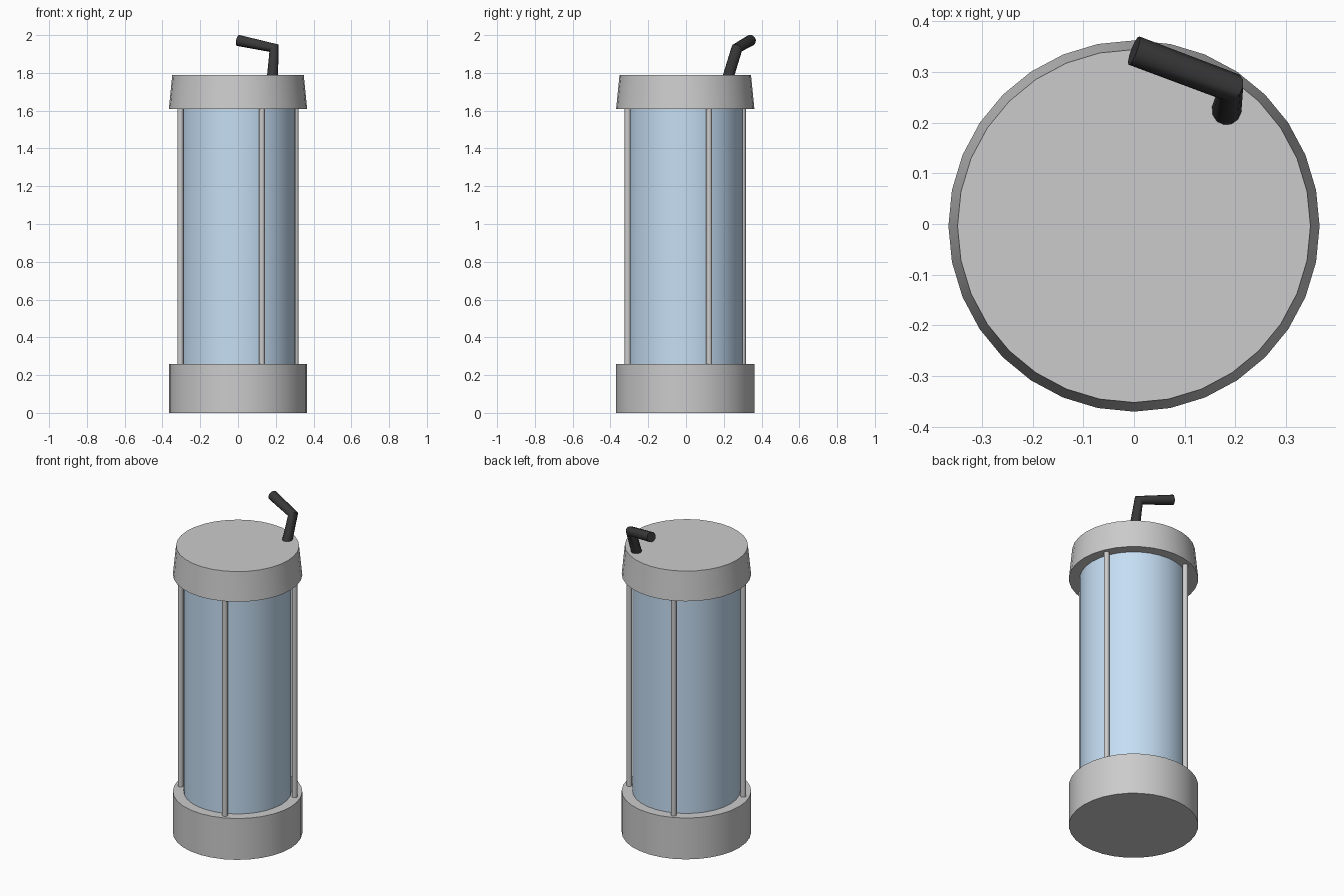
import bpy
from math import radians, cos, sin

if "Cube" in bpy.data.objects:
    bpy.data.objects.remove(bpy.data.objects["Cube"])

CY = -0.004  # body axis sits slightly forward of the handle's reach


def colour(obj, name, rgb):
    mat = bpy.data.materials.new(name)
    mat.diffuse_color = (*rgb, 1)
    mat.use_nodes = True
    mat.node_tree.nodes["Principled BSDF"].inputs["Base Color"].default_value = mat.diffuse_color
    obj.data.materials.append(mat)


def drum(name, r1, r2, z0, z1, x=0, y=0, sides=32):
    bpy.ops.mesh.primitive_cone_add(vertices=sides, radius1=r1, radius2=r2,
                                    depth=z1 - z0,
                                    location=(x, y + CY, (z0 + z1) / 2))
    obj = bpy.context.object
    obj.name = name
    bpy.ops.object.shade_smooth_by_angle(angle=radians(50))
    return obj


# Base, tapered cap and glass tube
drum("base", 0.366, 0.366, 0, 0.258)
drum("cap", 0.366, 0.348, 1.61, 1.79)
tube = drum("glass_tube", 0.305, 0.305, 0.25, 1.62)
colour(tube, "glass_blue", (0.56, 0.73, 0.90))

# Four upright rods around the tube
for i in range(4):
    a = radians(22.5 + 90 * i)
    drum(f"rod_{i + 1}", 0.016, 0.016, 0.25, 1.62,
         0.33 * cos(a), 0.33 * sin(a), sides=12)

# Bent pipe on the cap
path = [(0.182, 0.222, 1.775), (0.191, 0.270, 1.931), (0.0, 0.342, 1.972)]
curve = bpy.data.curves.new("bent_pipe", 'CURVE')
curve.dimensions = '3D'
curve.bevel_depth = 0.030
curve.bevel_resolution = 4
curve.use_fill_caps = True
spline = curve.splines.new('POLY')
spline.points.add(len(path) - 1)
for point, co in zip(spline.points, path):
    point.co = (*co, 1)
pipe = bpy.data.objects.new("bent_pipe", curve)
bpy.context.collection.objects.link(pipe)
bpy.ops.object.select_all(action='DESELECT')
pipe.select_set(True)
bpy.context.view_layer.objects.active = pipe
bpy.ops.object.convert(target='MESH')
pipe = bpy.context.object
bpy.ops.object.shade_smooth_by_angle(angle=radians(40))
colour(pipe, "pipe_black", (0.04, 0.04, 0.04))
